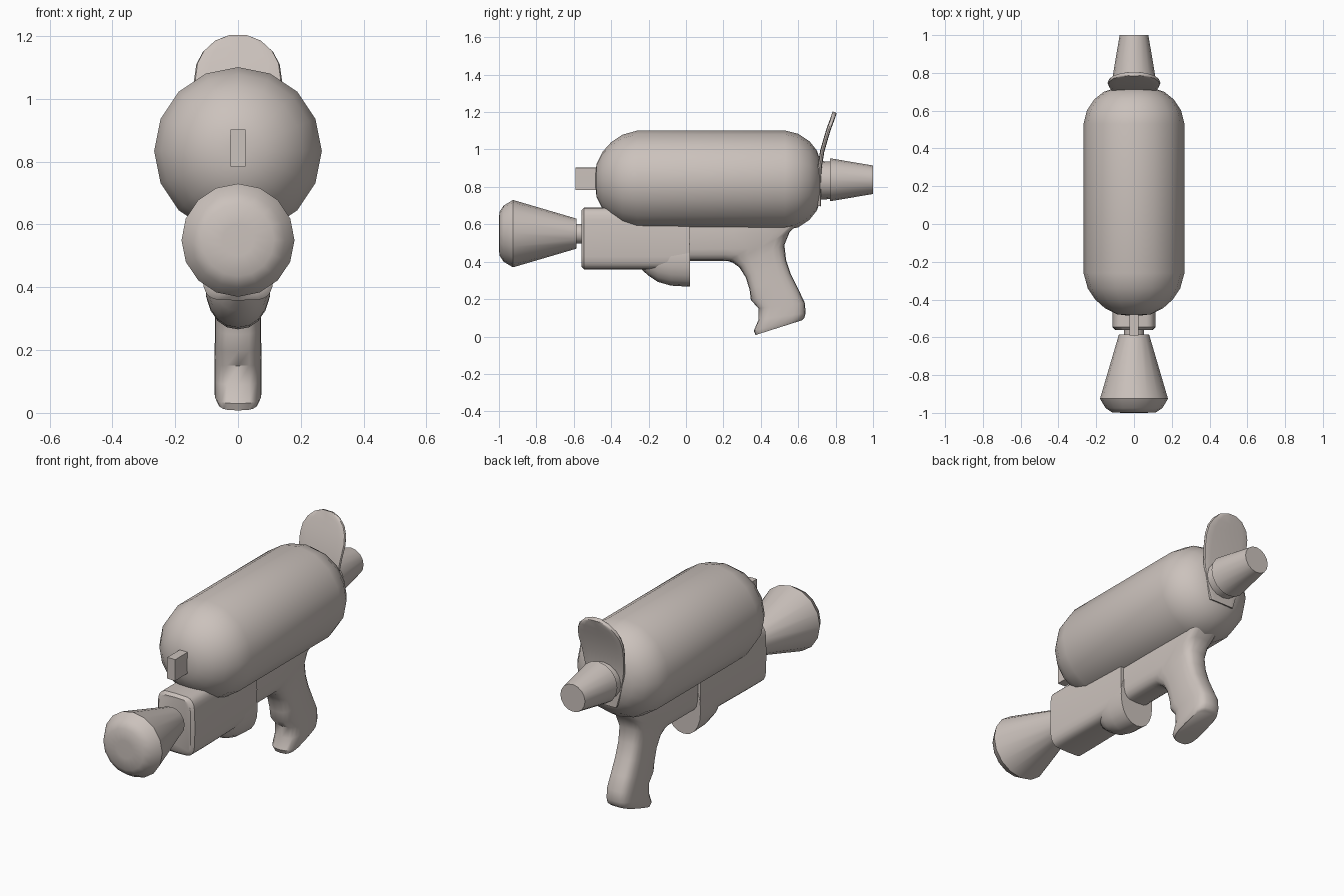
import bpy, bmesh, math

mat = bpy.data.materials.new("warm grey plastic")
mat.diffuse_color = (0.60, 0.54, 0.505, 1)


def loft(name, stations, n=16, angle=40):
    """Skin rounded sections; each is (y0, z0, y1, z1, half width, roundness)."""
    bm = bmesh.new()
    rings = []
    for y0, z0, y1, z1, w, e in stations:
        ring = []
        for i in range(n):
            a = 2 * math.pi * i / n
            s, c = math.sin(a), math.cos(a)
            x = math.copysign(abs(s) ** (2 / e), s) * w
            t = 0.5 + 0.5 * math.copysign(abs(c) ** (2 / e), c)
            ring.append(bm.verts.new((x, y0 + (y1 - y0) * t, z0 + (z1 - z0) * t)))
        rings.append(ring)
    for a, b in zip(rings, rings[1:]):
        for i in range(n):
            j = (i + 1) % n
            bm.faces.new((a[i], a[j], b[j], b[i]))
    bm.faces.new(rings[0])
    bm.faces.new(rings[-1])
    bmesh.ops.recalc_face_normals(bm, faces=bm.faces)
    me = bpy.data.meshes.new(name)
    bm.to_mesh(me)
    bm.free()
    me.materials.append(mat)
    ob = bpy.data.objects.new(name, me)
    bpy.context.collection.objects.link(ob)
    bpy.ops.object.select_all(action='DESELECT')
    ob.select_set(True)
    bpy.context.view_layer.objects.active = ob
    bpy.ops.object.shade_smooth_by_angle(angle=math.radians(angle))
    return ob


def lathe(name, z, profile, n=16):
    """Round part along y from (y, radius) pairs."""
    return loft(name, [(y, z - r, y, z + r, r, 2) for y, r in profile], n)


# Water tank
lathe("tank", 0.834, [(-0.485, 0.03), (-0.478, 0.09), (-0.445, 0.155), (-0.40, 0.205),
                      (-0.34, 0.245), (-0.26, 0.267), (0.53, 0.267), (0.60, 0.25),
                      (0.66, 0.21), (0.70, 0.16), (0.72, 0.10), (0.725, 0.03)])

# Flared nozzle and its neck
lathe("nozzle", 0.55, [(-1.0, 0.05), (-0.998, 0.115), (-0.975, 0.15), (-0.925, 0.18),
                       (-0.585, 0.08)])
lathe("nozzle_neck", 0.55, [(-0.60, 0.052), (-0.54, 0.052)])

# Rear cap cone and collar
lathe("rear_collar", 0.835, [(0.68, 0.105), (0.775, 0.10)])
lathe("rear_cone", 0.838, [(0.77, 0.115), (1.0, 0.076)])

# Square-edged body under the tank
loft("body", [(-0.56, 0.375, -0.56, 0.675, 0.10, 5),
              (-0.545, 0.358, -0.545, 0.69, 0.115, 5),
              (-0.44, 0.358, -0.44, 0.69, 0.115, 5),
              (0.02, 0.358, 0.02, 0.69, 0.105, 5)], 24)

# Scoop in front of the trigger
loft("scoop", [(-0.24, 0.36, -0.24, 0.56, 0.05, 2),
               (-0.20, 0.325, -0.20, 0.56, 0.085, 2.2),
               (-0.15, 0.292, -0.15, 0.57, 0.10, 2.2),
               (-0.08, 0.272, -0.08, 0.58, 0.106, 2.2),
               (0.022, 0.266, 0.022, 0.58, 0.106, 2.2)], 20)

# Grip with its upper bar, swept from the body down to the butt
loft("grip", [(0.0, 0.405, 0.0, 0.68, 0.088, 4),
              (0.20, 0.405, 0.30, 0.69, 0.088, 4),
              (0.225, 0.403, 0.71, 0.70, 0.085, 4),
              (0.25, 0.395, 0.555, 0.56, 0.078, 3.5),
              (0.285, 0.37, 0.526, 0.49, 0.074, 3.2),
              (0.32, 0.315, 0.535, 0.41, 0.073, 3.2),
              (0.34, 0.25, 0.56, 0.335, 0.074, 3.2),
              (0.347, 0.195, 0.60, 0.255, 0.074, 3.2),
              (0.388, 0.15, 0.635, 0.18, 0.075, 3.2),
              (0.388, 0.09, 0.640, 0.125, 0.075, 3.2),
              (0.362, 0.03, 0.632, 0.098, 0.075, 3.2),
              (0.372, 0.008, 0.618, 0.086, 0.066, 3.2)], 20)

# Curved rear sight fin with a rounded top
fin = [(0.70, 0.70, 0.075), (0.70, 0.80, 0.105), (0.703, 0.90, 0.122), (0.717, 0.99, 0.133),
       (0.737, 1.06, 0.14), (0.752, 1.11, 0.133), (0.767, 1.15, 0.112),
       (0.778, 1.183, 0.075), (0.784, 1.20, 0.03)]
loft("rear_fin", [(y, z + 0.004, y + 0.022, z - 0.005, w, 5) for y, z, w in fin], 16)

# Small front peg on the tank
loft("front_peg", [(-0.59, 0.783, -0.59, 0.903, 0.025, 40),
                   (-0.44, 0.783, -0.44, 0.903, 0.025, 40)], 8)
